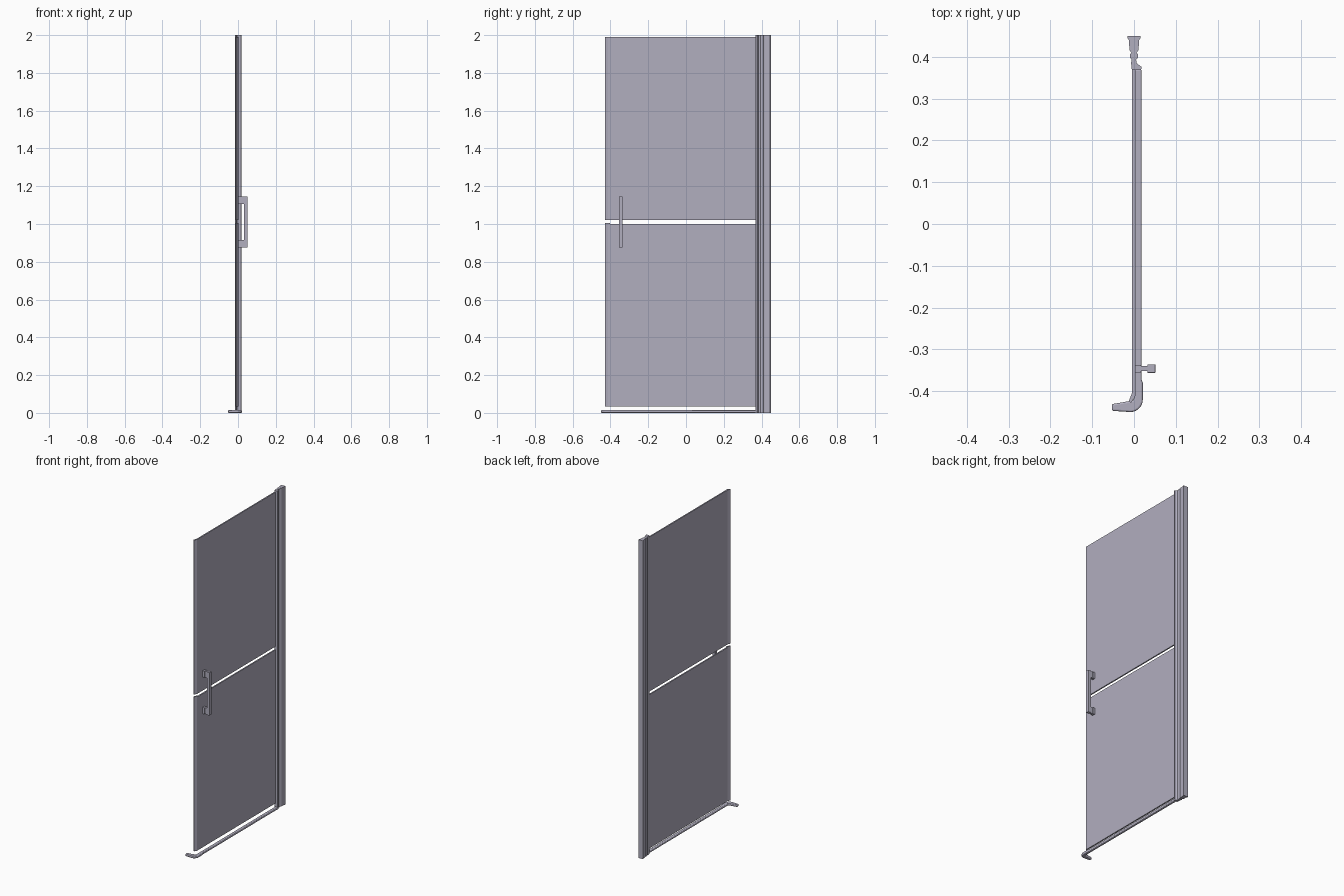
import bpy
import bmesh
from math import cos, sin, radians

cube = bpy.data.objects.get("Cube")
if cube:
    bpy.data.objects.remove(cube, do_unlink=True)

COLOUR = (0.44, 0.425, 0.52, 1)
metal = bpy.data.materials.new("lavender grey")
metal.use_nodes = True
metal.diffuse_color = COLOUR
metal.node_tree.nodes["Principled BSDF"].inputs["Base Color"].default_value = COLOUR


def prism(name, outline, z0, z1, bevel=0, smooth=False):
    """Extrude a plan outline from z0 up to z1."""
    bm = bmesh.new()
    base = bm.faces.new([bm.verts.new((x, y, z0)) for x, y in outline])
    top = bmesh.ops.extrude_face_region(bm, geom=[base])["geom"]
    bmesh.ops.translate(bm, vec=(0, 0, z1 - z0),
                        verts=[v for v in top if isinstance(v, bmesh.types.BMVert)])
    bmesh.ops.recalc_face_normals(bm, faces=bm.faces)
    mesh = bpy.data.meshes.new(name)
    bm.to_mesh(mesh)
    bm.free()
    mesh.materials.append(metal)
    obj = bpy.data.objects.new(name, mesh)
    bpy.context.collection.objects.link(obj)
    if bevel:
        mod = obj.modifiers.new("soft edges", "BEVEL")
        mod.width, mod.segments, mod.limit_method = bevel, 3, "ANGLE"
        mod.angle_limit = radians(50)
    if smooth:
        bpy.ops.object.select_all(action="DESELECT")
        obj.select_set(True)
        bpy.context.view_layer.objects.active = obj
        bpy.ops.object.shade_smooth_by_angle(angle=radians(35))
    return obj


def box(name, x0, x1, y0, y1, z0, z1, bevel=0):
    return prism(name, [(x0, y0), (x1, y0), (x1, y1), (x0, y1)], z0, z1, bevel)


def arc(cx, cy, r, start, end, steps):
    angles = [radians(start + (end - start) * i / steps) for i in range(steps + 1)]
    return [(cx + r * cos(a), cy + r * sin(a)) for a in angles]


# Two door panels, each with an angled seal on the free edge
SEAL = [(-0.004, -0.402), (0.003, -0.402), (0.003, -0.412),
        (-0.007, -0.428), (-0.013, -0.425)]
for part, z0, z1, seal_top in (("lower", 0.035, 1.0, 1.005), ("upper", 1.02, 1.99, 1.99)):
    box(part + "_panel", -0.005, 0.003, -0.41, 0.38, z0, z1)
    prism(part + "_edge_seal", SEAL, z0, seal_top)

# Wall channel: symmetric flanged section
half = [(0.015, 0.45), (0.015, 0.444), (0.012, 0.440), (0.011, 0.417), (0.006, 0.409)]
prism("wall_channel", half + [(-x, y) for x, y in reversed(half)], 0, 2)

# Hinge: round pivot and the clamp that grips the panels
prism("hinge_pivot", arc(0, 0.402, 0.010, 0, 345, 23), 0, 2, smooth=True)
prism("hinge_clamp", [(-0.005, 0.395), (-0.007, 0.385), (-0.005, 0.368), (0.017, 0.368),
                      (0.018, 0.376), (0.006, 0.385), (0.005, 0.395)], 0, 2)

# Floor rail with a rounded corner and a tapered return
rail = [(0, 0.37), (0.018, 0.37), (0.018, -0.372), (0.021, -0.38)]
rail += arc(-0.009, -0.420, 0.030, 0, -90, 10)
rail += [(-0.053, -0.447), (-0.053, -0.431), (-0.012, -0.424)]
rail += arc(-0.009, -0.414, 0.010, -90, 0, 5)
prism("floor_rail", rail, 0, 0.015, bevel=0.004, smooth=True)

# Pull handle: grip bar on two short posts
box("handle_grip", 0.032, 0.051, -0.356, -0.336, 0.875, 1.145, 0.001)
for part, z0 in (("lower", 0.875), ("upper", 1.105)):
    box(part + "_handle_post", 0.015, 0.034, -0.352, -0.340, z0, z0 + 0.04)
    box(part + "_handle_foot", 0.002, 0.017, -0.355, -0.337, z0, z0 + 0.04)
